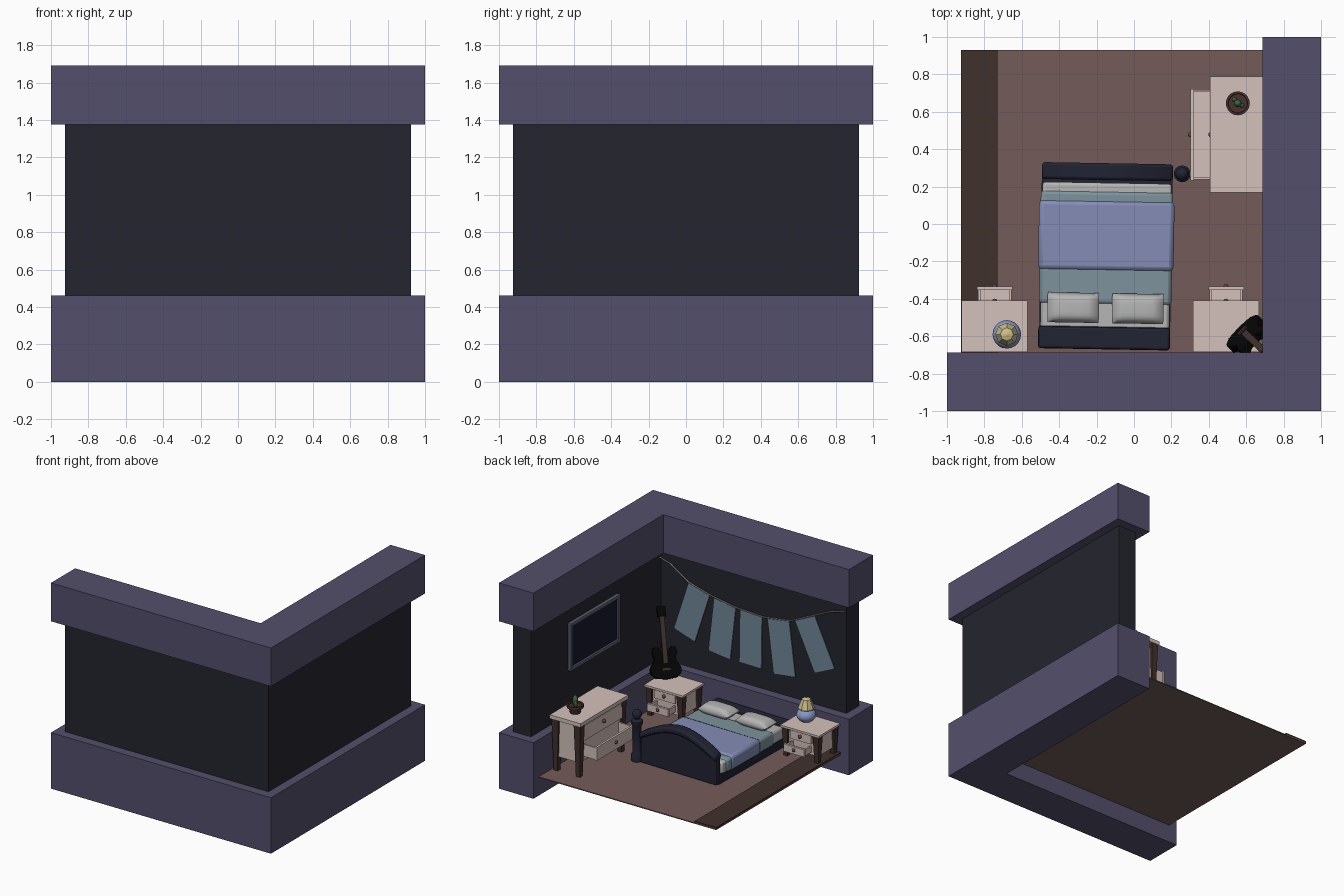
import bpy, bmesh, math
from mathutils import Matrix, Vector

if "Cube" in bpy.data.objects:
    bpy.data.objects.remove(bpy.data.objects["Cube"])

mats = {}
def mat(name, r, g, b):
    m = bpy.data.materials.new(name)
    m.diffuse_color = [(c / 255) ** 2.2 for c in (r, g, b)] + [1]
    m.use_nodes = True
    m.node_tree.nodes["Principled BSDF"].inputs["Base Color"].default_value = m.diffuse_color
    mats[name] = m
for n, c in dict(trim=(84, 80, 108), wall=(41, 41, 51), floor=(115, 92, 90), dark_wood=(66, 52, 48),
                 pale_wood=(212, 192, 186), navy=(38, 40, 54), sheet=(180, 180, 180), teal=(125, 145, 155),
                 blue=(130, 139, 180), black=(14, 14, 14), flag=(112, 135, 152), frame=(85, 90, 108),
                 screen=(28, 30, 48), gold=(205, 190, 140), lamp_blue=(135, 150, 200), pot=(75, 52, 50),
                 green=(65, 100, 65), knob=(100, 70, 70), string=(150, 150, 150)).items():
    mat(n, *c)

def finish(bm, name, m, M=None, smooth=None, bevel=0, seg=2):
    bmesh.ops.recalc_face_normals(bm, faces=bm.faces)
    if M:
        bm.transform(M)
    me = bpy.data.meshes.new(name)
    bm.to_mesh(me)
    bm.free()
    ob = bpy.data.objects.new(name, me)
    bpy.context.collection.objects.link(ob)
    if m:
        me.materials.append(mats[m])
    if bevel:
        b = ob.modifiers.new("bevel", 'BEVEL')
        b.width, b.segments = bevel, seg
    if smooth:
        bpy.ops.object.select_all(action='DESELECT')
        ob.select_set(True)
        bpy.context.view_layer.objects.active = ob
        bpy.ops.object.shade_smooth_by_angle(angle=math.radians(smooth))
    return ob

def box(name, m, x, y, z, M=None, taper=1, **k):
    """Box from ranges; taper scales the bottom end."""
    bm = bmesh.new()
    bmesh.ops.create_cube(bm, size=1)
    for v in bm.verts:
        s = taper if v.co.z < 0 else 1
        v.co = [sum(r) / 2 + c * t * (r[1] - r[0]) for r, c, t in zip((x, y, z), v.co, (s, s, 1))]
    return finish(bm, name, m, M, **k)

def extrude(name, m, pts, vec, M=None, **k):
    bm = bmesh.new()
    f = bm.faces.new([bm.verts.new(p) for p in pts])
    r = bmesh.ops.extrude_face_region(bm, geom=[f])
    bmesh.ops.translate(bm, vec=vec, verts=[g for g in r['geom'] if isinstance(g, bmesh.types.BMVert)])
    return finish(bm, name, m, M, **k)

def lathe(name, m, prof, loc, seg=20, smooth=40):
    bm = bmesh.new()
    vs = [bm.verts.new((r, 0, z)) for r, z in prof]
    es = [bm.edges.new(p) for p in zip(vs, vs[1:])]
    bmesh.ops.spin(bm, geom=vs + es, axis=(0, 0, 1), cent=(0, 0, 0), angle=math.tau, steps=seg, use_duplicate=False)
    bmesh.ops.remove_doubles(bm, verts=bm.verts, dist=1e-4)
    return finish(bm, name, m, Matrix.Translation(loc), smooth=smooth)

def ball(name, m, loc, r, sz=1, seg=16):
    bm = bmesh.new()
    bmesh.ops.create_uvsphere(bm, u_segments=seg, v_segments=seg // 2, radius=r)
    M = Matrix.Translation(loc) @ Matrix.Diagonal((1, 1, sz, 1))
    return finish(bm, name, m, M, smooth=60)

# L-shaped walls: thick trim bands above and below a recessed panel
def wall(name, m, o, i, z0, z1):
    pts = [(-o, -o), (o, -o), (o, o), (i, o), (i, -i), (-o, -i)]
    extrude(name, m, [(x, y, z0) for x, y in pts], (0, 0, z1 - z0))
wall("lower_wall_band", "trim", 1, .687, 0, .46)
wall("wall_panel", "wall", .925, .762, .46, 1.375)
wall("upper_wall_band", "trim", 1, .687, 1.375, 1.69)

# Floor and the dark strip at its left edge
F = .155
box("floor", "floor", (-.925, .70), (-.70, .93), (F - .008, F))
box("floor_strip", "dark_wood", (-.925, -.73), (-.69, .93), (F, F + .014))

# Cabinets with legs, one closed drawer and one open drawer (front is local +y)
def cabinet(name, w, d, h, dw, out, leg, M):
    W, D = w / 2, d / 2
    def z(t):
        return F + t * h
    box(name + "_top", "pale_wood", (-W, W), (-D, D), (z(.93), z(1)), M)
    box(name + "_body", "pale_wood", (-W + .03, W - .03), (-D + .015, D - .03), (z(.25), z(.93)), M)
    box(name + "_upper_drawer", "pale_wood", (-dw / 2, dw / 2), (D - .04, D - .012), (z(.63), z(.9)), M)
    for s in (-1, 1):
        for t in (-1, 1):
            cx, cy = s * (W - leg * .65), t * (D - leg * .65)
            box(name + "_leg", "dark_wood", (cx - leg / 2, cx + leg / 2), (cy - leg / 2, cy + leg / 2),
                (F, z(.93)), M, taper=.6)
    # open drawer: front, two sides and bottom
    a, b, lo, hi, t = D - .05, D + out, z(.34), z(.58), .012
    box(name + "_drawer_front", "pale_wood", (-dw / 2, dw / 2), (b - .018, b), (lo, hi), M)
    box(name + "_drawer_bottom", "pale_wood", (-dw / 2 + t, dw / 2 - t), (a, b - .018), (lo, lo + t), M)
    for s in (-1, 1):
        x = s * (dw / 2 - t)
        box(name + "_drawer_side", "pale_wood", (x - t / 2, x + t / 2), (a, b - .018), (lo, hi - .01), M)
    for y, q in ((D - .004, .79), (b, .47)):
        ball(name + "_knob", "knob", M @ Vector((0, y, z(q))), .015, seg=10)
for n, x in (("left_nightstand", -.745), ("right_nightstand", .492)):
    cabinet(n, .352, .275, .25, .19, .075, .055, Matrix.Translation((x, -.547, 0)))
cabinet("desk", .62, .28, .455, .49, .105, .06,
        Matrix.Translation((.547, .478, 0)) @ Matrix.Rotation(math.pi / 2, 4, 'Z'))

# Bed, turned very slightly
def pillow(name, cx, cy, cz, w, d, h):
    bm = bmesh.new()
    for s in (1, -1):
        g = bmesh.ops.create_grid(bm, x_segments=10, y_segments=8, size=1)
        for v in g['verts']:
            v.co.z = s * ((1 - v.co.x ** 4) * (1 - v.co.y ** 4)) ** .5
    bmesh.ops.remove_doubles(bm, verts=bm.verts, dist=1e-4)
    M = Matrix.Translation((cx, cy, cz)) @ Matrix.Diagonal((w / 2, d / 2, h / 2, 1))
    return finish(bm, name, "sheet", M, smooth=70)
X0, X1 = -.50, .20
arch = [(X0, .30, F), (X0, .30, .39)]
for i in range(13):
    t = i / 12
    arch.append((X0 + .03 + t * (X1 - X0 - .06), .30, .41 + .11 * math.sin(math.pi * t)))
arch += [(X1, .30, .39), (X1, .30, F)]
rail = [(x, .325, z - .035) for x, y, z in arch[1:-1]]
bed = [
    extrude("footboard", "navy", arch, (0, -.05, 0), bevel=.012),
    extrude("footboard_rim", "navy", rail + [(x, y, z + .05) for x, y, z in reversed(rail)],
            (0, -.09, 0), bevel=.015, smooth=40),
    box("bed_frame", "navy", (X0, X1), (-.66, .27), (F, .225)),
    box("headboard", "navy", (X0 - .005, X1), (-.67, -.55), (F, .33), bevel=.015),
    box("mattress", "sheet", (X0 + .005, X1 - .005), (-.56, .22), (.215, .315), bevel=.015, smooth=40),
    box("blanket", "teal", (X0 - .004, X1 + .004), (-.43, .175), (.215, .325), bevel=.02, smooth=40),
    box("cover", "blue", (X0 - .012, X1 + .012), (-.25, .125), (.215, .337), bevel=.025, smooth=40),
    pillow("left_pillow", -.32, -.45, .355, .275, .16, .085),
    pillow("right_pillow", .025, -.45, .355, .275, .16, .085),
    lathe("bed_post", "navy", [(0, F), (.045, F), (.045, .2), (.035, .22), (.035, .44), (.045, .46), (.045, .48),
                               (.02, .495), (.036, .52), (.036, .54), (.02, .565), (0, .572)], (.25, .275, 0)),
]
piv = Vector((-.15, -.17, 0))
T = Matrix.Translation(piv) @ Matrix.Rotation(math.radians(-1), 4, 'Z') @ Matrix.Translation(-piv)
for o in bed:
    o.matrix_world = T

# Lamp on the left nightstand
L = (-.68, -.59, .405)
lathe("lamp_base", "lamp_blue", [(0, 0), (.045, 0), (.07, .025), (.076, .05), (.065, .078), (.04, .095), (.015, .1),
                                 (.015, .12), (0, .12)], L)
lathe("lamp_shade", "gold", [(.062, .098), (.062, .11), (.035, .175), (0, .185)], L, seg=8, smooth=None)

# Potted cactus on the desk
P = Vector((.555, .645, .61))
lathe("plant_pot", "pot", [(0, 0), (.04, 0), (.052, .045), (.064, .045), (.064, .068), (.052, .068), (.05, .055),
                           (0, .055)], P)
for dx, dy, dz, r, s in ((0, 0, .095, .022, 2.2), (.022, -.012, .08, .014, 1.9), (-.018, .02, .08, .014, 1.9)):
    ball("cactus", "green", P + Vector((dx, dy, dz)), r, s, 10)

# Guitar leaning into the corner
A, B = Vector((.575, -.567, .412)), Vector((.735, -.718, .907))
up = (B - A).normalized()
side = Vector((1, 1, 0)).normalized()
face = up.cross(side).normalized()
G = Matrix((side, face, up)).transposed().to_4x4()
G.translation = A
half = [(.0, 0), (.08, .01), (.115, .045), (.118, .085), (.09, .13), (.08, .16), (.095, .2), (.085, .24),
        (.055, .245), (.03, .215)]
outline = half + [(-x, z) for x, z in reversed(half[1:])]
extrude("guitar_body", "black", [(x, -.025, z) for x, z in outline], (0, .05, 0), G, bevel=.006)
box("guitar_neck", "dark_wood", (-.018, .018), (.015, .038), (.12, .47), G)
box("guitar_bridge", "dark_wood", (-.03, .03), (.024, .036), (.07, .085), G)
box("guitar_head", "black", (-.032, .032), (.005, .035), (.465, .546), G)

# Framed screen on the right wall
y0, y1, z0, z1, w = -.20, .45, .82, 1.215, .032
for n, y, z in (("top", (y0, y1), (z1 - w, z1)), ("bottom", (y0, y1), (z0, z0 + w)),
                ("left", (y1 - w, y1), (z0, z1)), ("right", (y0, y0 + w), (z0, z1))):
    box("screen_frame_" + n, "frame", (.73, .763), y, z, bevel=.008)
box("screen", "screen", (.745, .763), (y0 + .02, y1 - .02), (z0 + .02, z1 - .02))

# Hanging string with five flags
cu = bpy.data.curves.new("flag_string", 'CURVE')
cu.dimensions, cu.bevel_depth, cu.bevel_resolution = '3D', .006, 1
sp = cu.splines.new('POLY')
path = [(.76, 1.30), (.66, 1.27), (.5, 1.165), (.3, 1.11), (.06, 1.07), (-.2, 1.06), (-.43, 1.095), (-.65, 1.2),
        (-.8, 1.27), (-.92, 1.30)]
sp.points.add(len(path) - 1)
for p, (x, z) in zip(sp.points, path):
    p.co = (x, -.745, z, 1)
cu.materials.append(mats["string"])
bpy.context.collection.objects.link(bpy.data.objects.new("flag_string", cu))
flags = [((.40, 1.14), (.536, .72)), ((.167, 1.085), (.218, .64)), ((-.07, 1.062), (-.064, .63)),
         ((-.318, 1.075), (-.375, .63)), ((-.56, 1.15), (-.74, .765))]
for (ax, az), (bx, bz) in flags:
    d = Vector((bx - ax, bz - az)).normalized() * .1
    px, pz = -d.y, d.x
    extrude("flag", "flag", [(ax - px, -.75, az - pz), (ax + px, -.75, az + pz), (bx + px, -.75, bz + pz),
                             (bx - px, -.75, bz - pz)], (0, .008, 0))
